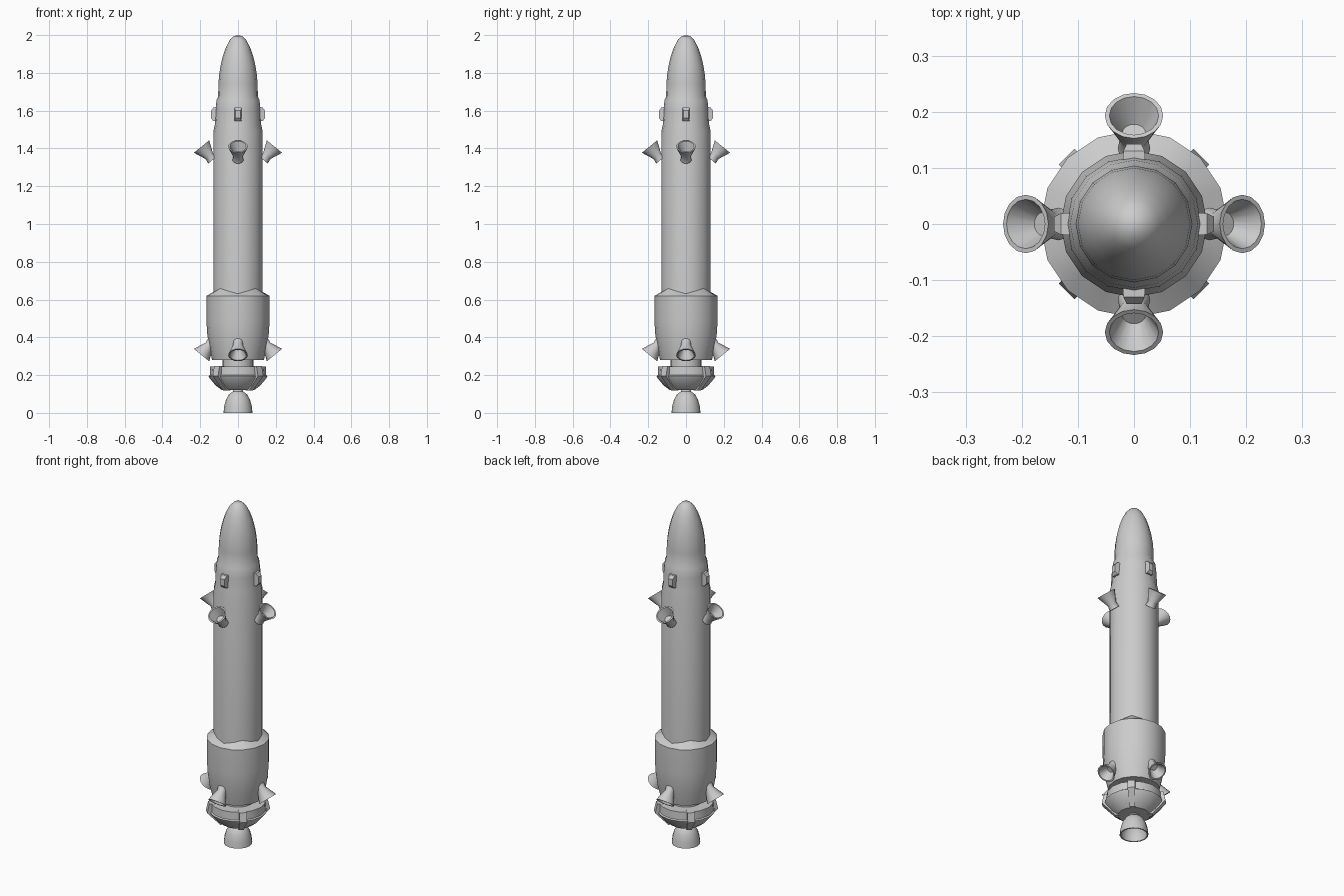
import bpy, math
from mathutils import Matrix, Vector

if "Cube" in bpy.data.objects:
    bpy.data.objects.remove(bpy.data.objects["Cube"])

SIDES = 16


def finish(name, verts, faces, angle=35):
    mesh = bpy.data.meshes.new(name)
    mesh.from_pydata(verts, [], faces)
    mesh.update()
    obj = bpy.data.objects.new(name, mesh)
    bpy.context.collection.objects.link(obj)
    bpy.ops.object.select_all(action='DESELECT')
    obj.select_set(True)
    bpy.context.view_layer.objects.active = obj
    bpy.ops.object.mode_set(mode='EDIT')
    bpy.ops.mesh.select_all(action='SELECT')
    bpy.ops.mesh.remove_doubles(threshold=0.0002)
    bpy.ops.mesh.normals_make_consistent(inside=False)
    bpy.ops.object.mode_set(mode='OBJECT')
    bpy.ops.object.shade_smooth_by_angle(angle=math.radians(angle))
    return obj


def lathe(name, profile, matrix=Matrix(), wave=None):
    # profile: (radius, height); wave: {ring index: 4-fold height ripple}
    verts, faces = [], []
    for i, (r, z) in enumerate(profile):
        for k in range(SIDES):
            a = 2 * math.pi * k / SIDES
            dz = -(wave or {}).get(i, 0) * math.cos(4 * a)
            verts.append(matrix @ Vector((r * math.cos(a), r * math.sin(a), z + dz)))
    for i in range(len(profile) - 1):
        for k in range(SIDES):
            n = (k + 1) % SIDES
            faces.append((i * SIDES + k, i * SIDES + n,
                          (i + 1) * SIDES + n, (i + 1) * SIDES + k))
    return finish(name, verts, faces)


def radial_rib(name, section, angle):
    # section: (radius, height, half width), extruded across the radial plane
    rot = Matrix.Rotation(angle, 4, 'Z')
    n = len(section)
    verts = [rot @ Vector((r, s * w, z)) for s in (-1, 1) for r, z, w in section]
    faces = [tuple(range(n)), tuple(range(2 * n - 1, n - 1, -1))]
    faces += [(i, (i + 1) % n, n + (i + 1) % n, n + i) for i in range(n)]
    return finish(name, verts, faces, 20)


# Main tube with rounded nose
lathe("body_and_nose", [
    (0, 0.29), (0.131, 0.29), (0.131, 1.49), (0.123, 1.525), (0.12, 1.60),
    (0.114, 1.655), (0.105, 1.675), (0.104, 1.74), (0.100, 1.79), (0.092, 1.84),
    (0.080, 1.89), (0.064, 1.935), (0.045, 1.972), (0.024, 1.994), (0, 2.0)])

# Wide lower collar with rippled upper edge
lathe("collar", [
    (0, 0.28), (0.137, 0.28), (0.153, 0.35), (0.163, 0.42), (0.167, 0.48),
    (0.167, 0.62), (0.129, 0.646)], wave={6: 0.014})

# Neck and bowl under the collar
lathe("neck", [(0.082, 0.29), (0.082, 0.235)])
lathe("engine_bowl", [
    (0, 0.245), (0.147, 0.245), (0.149, 0.20), (0.156, 0.195),
    (0.150, 0.183), (0.118, 0.145), (0.085, 0.12), (0, 0.12)])

# Hollow main bell
lathe("main_bell", [
    (0.025, 0.13), (0.028, 0.113), (0.048, 0.098), (0.064, 0.069), (0.073, 0.035),
    (0.077, 0), (0.070, 0), (0.066, 0.035), (0.056, 0.067), (0.040, 0.09), (0, 0.10)])

# Bowl struts on the diagonals
for k in range(4):
    radial_rib("bowl_strut", [
        (0.12, 0.247, 0.02), (0.158, 0.247, 0.02), (0.170, 0.195, 0.02),
        (0.098, 0.118, 0.014), (0.07, 0.118, 0.014)], math.pi * (k / 2 + 0.25))

# Side blocks and steering nozzles on the four axes
nozzle = [(0, -0.092), (0.029, -0.092), (0.025, -0.065), (0.052, 0),
          (0.044, 0), (0.021, -0.05), (0, -0.05)]
for k in range(4):
    turn = Matrix.Rotation(k * math.pi / 2, 4, 'Z')
    radial_rib("side_block", [
        (0.10, 1.545, 0.020), (0.130, 1.545, 0.019), (0.143, 1.56, 0.013),
        (0.143, 1.60, 0.013), (0.130, 1.617, 0.019), (0.10, 1.617, 0.020)], k * math.pi / 2)
    for label, z, s in (("upper", 1.41, 1), ("lower", 0.306, -1)):
        aim = Vector((0.63, 0, 0.777 * s)).to_track_quat('Z', 'Y').to_matrix().to_4x4()
        lathe(label + "_nozzle", nozzle, turn @ Matrix.Translation((0.193, 0, z)) @ aim)
